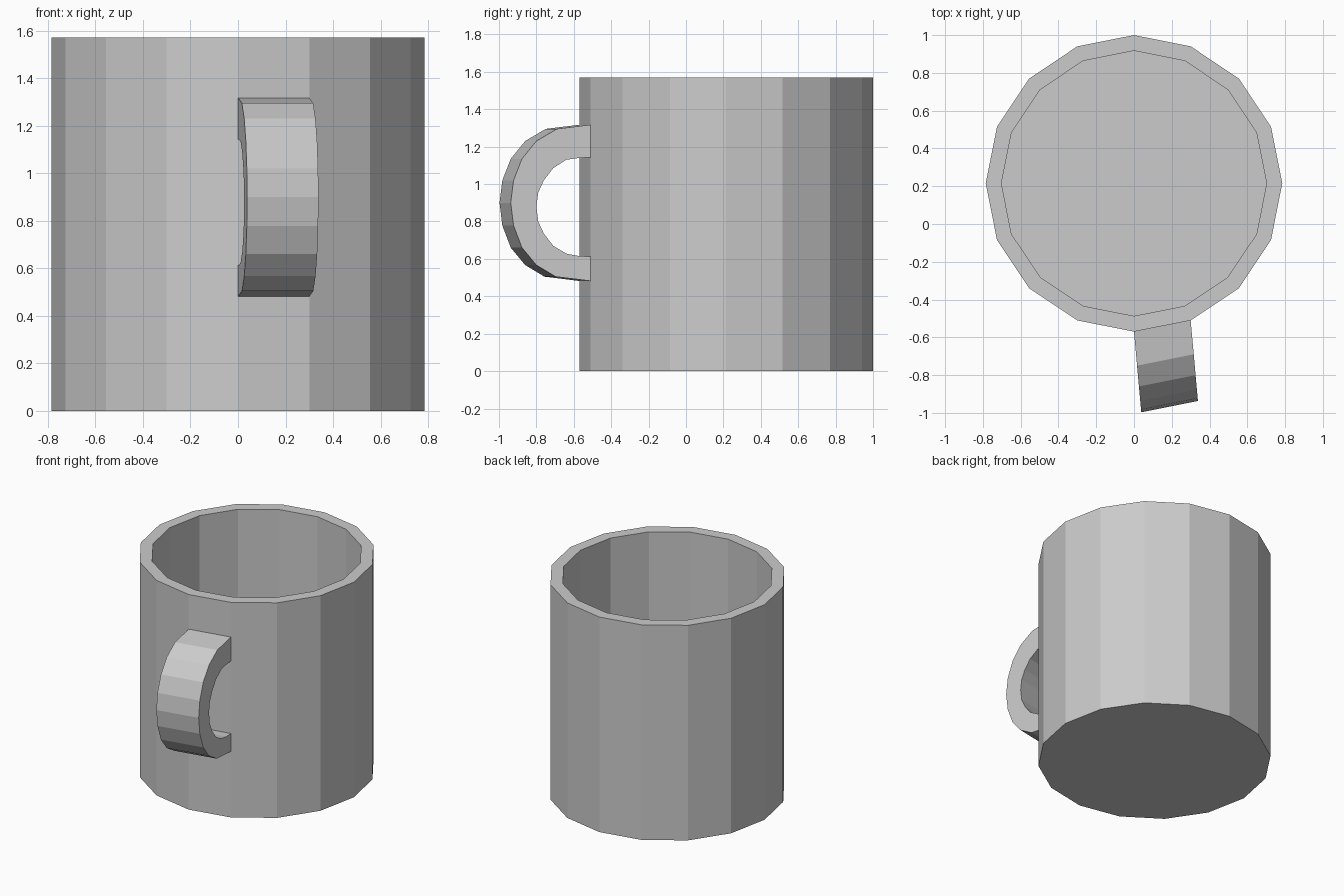
import bpy, bmesh
from math import cos, sin, pi

if "Cube" in bpy.data.objects:
    bpy.data.objects.remove(bpy.data.objects["Cube"])

SIDES, CY = 16, 0.215


def finish(name, bm):
    bmesh.ops.recalc_face_normals(bm, faces=bm.faces)
    mesh = bpy.data.meshes.new(name)
    bm.to_mesh(mesh)
    bm.free()
    obj = bpy.data.objects.new(name, mesh)
    bpy.context.collection.objects.link(obj)
    return obj


def bridge(bm, a, b):
    for i in range(len(a)):
        j = (i + 1) % len(a)
        bm.faces.new((a[i], a[j], b[j], b[i]))


# Cup: outer wall, rim, inner wall, closed by a bottom and an inner floor
bm = bmesh.new()
profile = [(0.785, 0), (0.785, 1.57), (0.702, 1.57), (0.702, 0.085)]
rings = [[bm.verts.new((r * cos(2 * pi * i / SIDES), CY + r * sin(2 * pi * i / SIDES), z))
          for i in range(SIDES)] for r, z in profile]
for lower, upper in zip(rings, rings[1:]):
    bridge(bm, lower, upper)
bm.faces.new(rings[0])
bm.faces.new(rings[-1])
finish("cup", bm)

# Handle: C-shaped strip (distance out, height) grown from one wall facet
outer = [(0, 1.317), (0.18, 1.295), (0.29, 1.23), (0.367, 1.135), (0.412, 1.02), (0.427, 0.9),
         (0.412, 0.778), (0.367, 0.66), (0.29, 0.567), (0.187, 0.505), (0, 0.482)]
inner = [(0, 1.142), (0.06, 1.14), (0.13, 1.13), (0.2, 1.085), (0.25, 1.02), (0.28, 0.955),
         (0.29, 0.88), (0.28, 0.80), (0.25, 0.735), (0.2, 0.67), (0.13, 0.628),
         (0.06, 0.615), (0, 0.613)]
outline = outer + inner[::-1]
bm = bmesh.new()
left, right = [[bm.verts.new((x + 0.09 * d, y - d, z)) for d, z in outline]
               for x, y in ((0, CY - 0.785), (0.3, CY - 0.725))]
bridge(bm, left, right)
bm.faces.new(left)
bm.faces.new(right)
finish("handle", bm)
